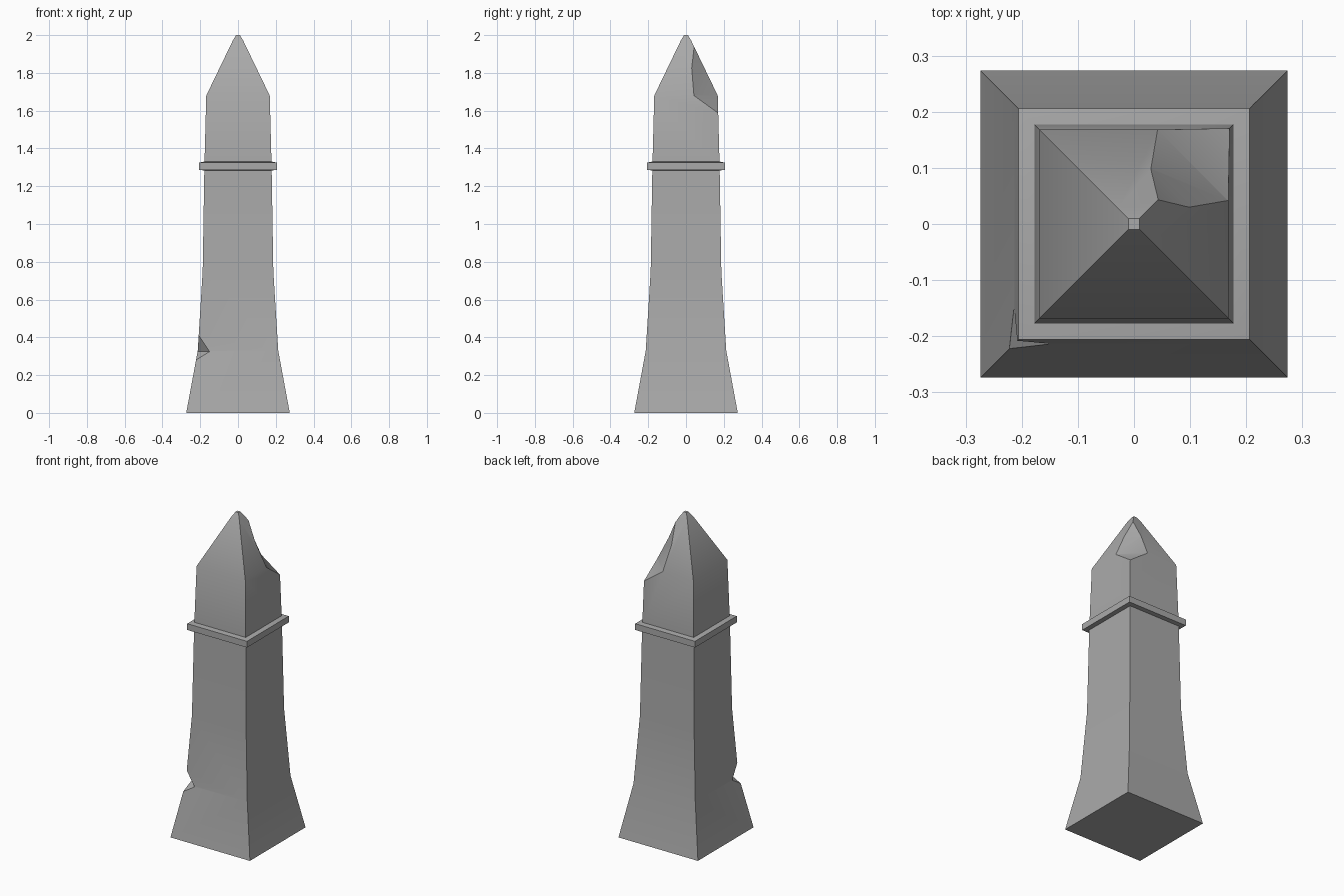
import bpy
import bmesh
from math import radians

old = bpy.data.objects.get("Cube")
if old:
    bpy.data.objects.remove(old, do_unlink=True)

stone = bpy.data.materials.new("grey stone")
stone.use_nodes = True
color = (0.4, 0.4, 0.4, 1)
stone.diffuse_color = color
stone.node_tree.nodes["Principled BSDF"].inputs["Base Color"].default_value = color


def finish(name, bm):
    bmesh.ops.recalc_face_normals(bm, faces=bm.faces)
    mesh = bpy.data.meshes.new(name)
    bm.to_mesh(mesh)
    bm.free()
    mesh.materials.append(stone)
    obj = bpy.data.objects.new(name, mesh)
    bpy.context.collection.objects.link(obj)
    return obj


def square_tower(name, profile):
    """Stack square rings given as (half width, height) and cap both ends."""
    bm = bmesh.new()
    rings = [[bm.verts.new((sx * h, sy * h, z))
              for sx, sy in ((-1, -1), (1, -1), (1, 1), (-1, 1))]
             for h, z in profile]
    for low, high in zip(rings, rings[1:]):
        for i in range(4):
            j = (i + 1) % 4
            bm.faces.new((low[i], low[j], high[j], high[i]))
    bm.faces.new(rings[0][::-1])
    bm.faces.new(rings[-1])
    return finish(name, bm)


def chip(target, name, points):
    """Knock a corner chip out of the target with a convex chunk."""
    bm = bmesh.new()
    for p in points:
        bm.verts.new(p)
    bmesh.ops.convex_hull(bm, input=bm.verts)
    cutter = finish(name, bm)
    mod = target.modifiers.new(name, 'BOOLEAN')
    mod.operation = 'DIFFERENCE'
    mod.solver = 'EXACT'
    mod.object = cutter
    select(target)
    bpy.ops.object.modifier_apply(modifier=mod.name)
    bpy.data.objects.remove(cutter, do_unlink=True)


def select(obj):
    bpy.ops.object.select_all(action='DESELECT')
    obj.select_set(True)
    bpy.context.view_layer.objects.active = obj


# Flared shaft with a pointed cap
shaft = square_tower("obelisk_shaft", [
    (0.274, 0), (0.213, 0.33), (0.187, 0.75), (0.178, 1.3),
    (0.168, 1.68), (0.028, 1.97), (0.01, 2.0)])

# Large chip out of the cap's back left corner
side = [(0.04, 0.17, 1.68), (0.028, 0.1, 1.825)]
chip(shaft, "cap_chip", side + [(y, x, z) for x, y, z in side] + [
    (0.042, 0.042, 1.945), (0.172, 0.172, 1.585), (0.5, 0.5, 2.0)])

# Small notch in the base's front right corner
chip(shaft, "base_notch", [
    (-0.15, -0.214, 0.325), (-0.214, -0.15, 0.325),
    (-0.208, -0.208, 0.41), (-0.222, -0.222, 0.28), (-0.5, -0.5, 0.34)])

# Narrow band around the shaft
band = square_tower("collar_band", [
    (0.17, 1.283), (0.206, 1.286), (0.206, 1.325), (0.17, 1.332)])

for part in (shaft, band):
    select(part)
    bpy.ops.object.shade_smooth_by_angle(angle=radians(30))
